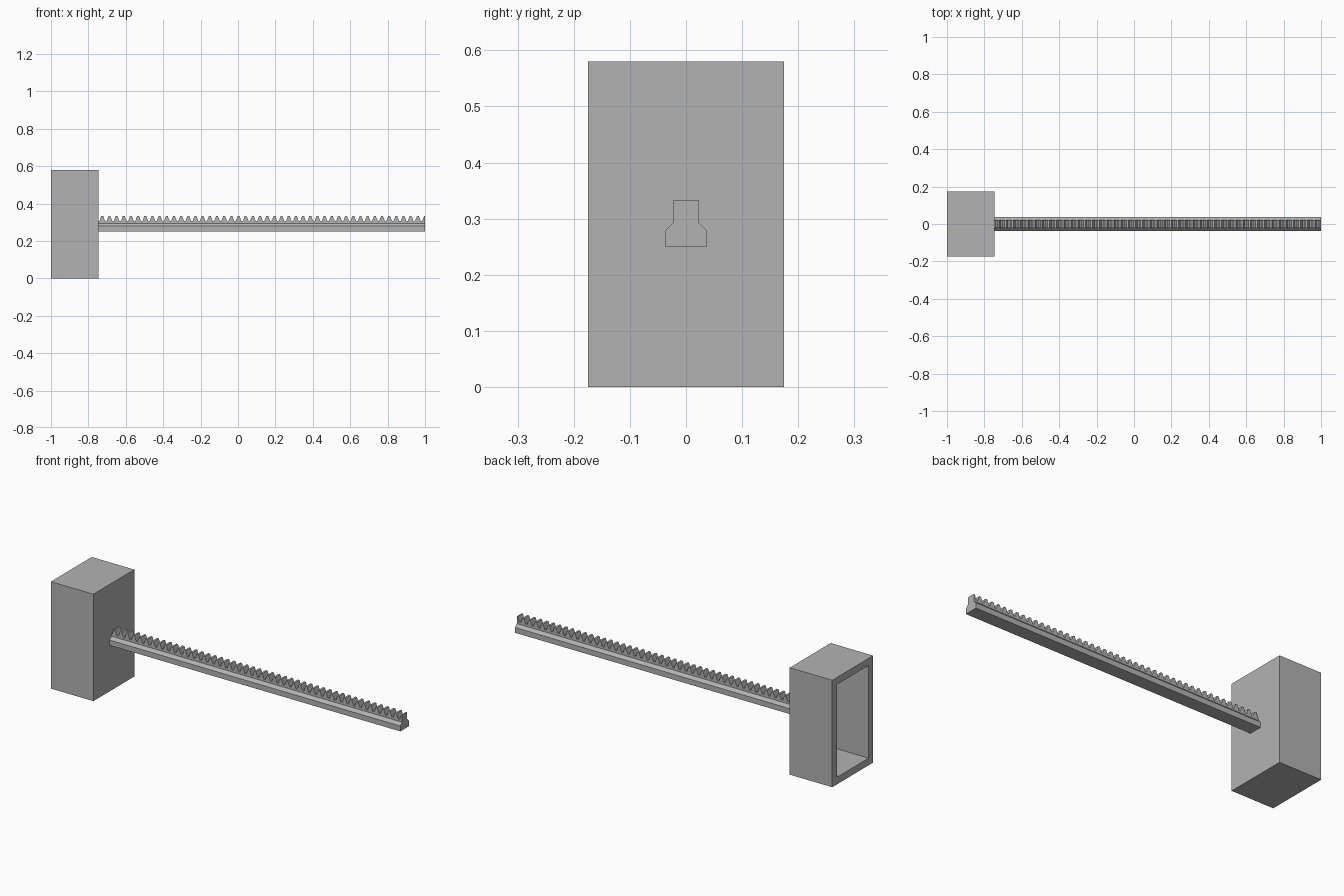
import bpy
import bmesh
from math import pi, tan, radians
from mathutils import Vector

cube = bpy.data.objects.get("Cube")
if cube:
    bpy.data.objects.remove(cube, do_unlink=True)

grey = bpy.data.materials.new("matte grey")
grey.use_nodes = True
colour = (0.45, 0.45, 0.45, 1)
grey.diffuse_color = colour
grey.node_tree.nodes["Principled BSDF"].inputs["Base Color"].default_value = colour

BOX_LEFT, RACK_START, RACK_END = -1.0, -0.745, 1.0
BOX_WIDTH, BOX_HEIGHT, WALL = 0.35, 0.58, 0.055


def finish(name, bm):
    bmesh.ops.recalc_face_normals(bm, faces=bm.faces)
    mesh = bpy.data.meshes.new(name)
    bm.to_mesh(mesh)
    bm.free()
    mesh.materials.append(grey)
    obj = bpy.data.objects.new(name, mesh)
    bpy.context.collection.objects.link(obj)


def extrude_profile(name, points, direction):
    bm = bmesh.new()
    face = bm.faces.new([bm.verts.new(p) for p in points])
    result = bmesh.ops.extrude_face_region(bm, geom=[face], use_keep_orig=True)
    moved = [g for g in result["geom"] if isinstance(g, bmesh.types.BMVert)]
    bmesh.ops.translate(bm, verts=moved, vec=Vector(direction))
    finish(name, bm)


# Housing: a box hollowed out from its outer end
bm = bmesh.new()
bmesh.ops.create_cube(bm, size=1)
depth = RACK_START - BOX_LEFT
bmesh.ops.scale(bm, verts=bm.verts, vec=(depth, BOX_WIDTH, BOX_HEIGHT))
bmesh.ops.translate(bm, verts=bm.verts,
                    vec=((BOX_LEFT + RACK_START) / 2, 0, BOX_HEIGHT / 2))
opening = min(bm.faces, key=lambda f: f.calc_center_median().x)
bmesh.ops.inset_region(bm, faces=[opening], thickness=WALL)
pocket = bmesh.ops.extrude_face_region(bm, geom=[opening])
bmesh.ops.translate(bm, vec=(depth - WALL, 0, 0),
                    verts=[g for g in pocket["geom"] if isinstance(g, bmesh.types.BMVert)])
if opening.is_valid:
    bmesh.ops.delete(bm, geom=[opening], context="FACES_ONLY")
finish("housing", bm)

# Guide rail: wide foot with chamfered shoulders
foot, neck = 0.037, 0.022
FOOT_Z, SHOULDER_Z, NECK_Z, TOP_Z = 0.25, 0.279, 0.294, 0.333
half = [(foot, FOOT_Z), (foot, SHOULDER_Z), (neck, NECK_Z)]
section = half + [(-y, z) for y, z in reversed(half)]
extrude_profile("guide_rail", [(RACK_START, y, z) for y, z in section],
                (RACK_END - RACK_START, 0, 0))

# Toothed rack: starts on half a gap and ends on half a tooth
TEETH = 45
pitch = (RACK_END - RACK_START) / (TEETH + 0.5)
module = pitch / pi
slope = tan(radians(20))
tip = pitch / 4 - module * slope
root = pitch / 4 + 1.25 * module * slope
root_z = TOP_Z - 2.25 * module
outline = [(RACK_START, NECK_Z), (RACK_START, root_z)]
for i in range(TEETH):
    x = RACK_START + (i + 0.5) * pitch
    outline += [(x - root, root_z), (x - tip, TOP_Z), (x + tip, TOP_Z), (x + root, root_z)]
outline += [(RACK_END - root, root_z), (RACK_END - tip, TOP_Z),
            (RACK_END, TOP_Z), (RACK_END, NECK_Z)]
extrude_profile("toothed_rack", [(x, -neck, z) for x, z in outline], (0, 2 * neck, 0))
